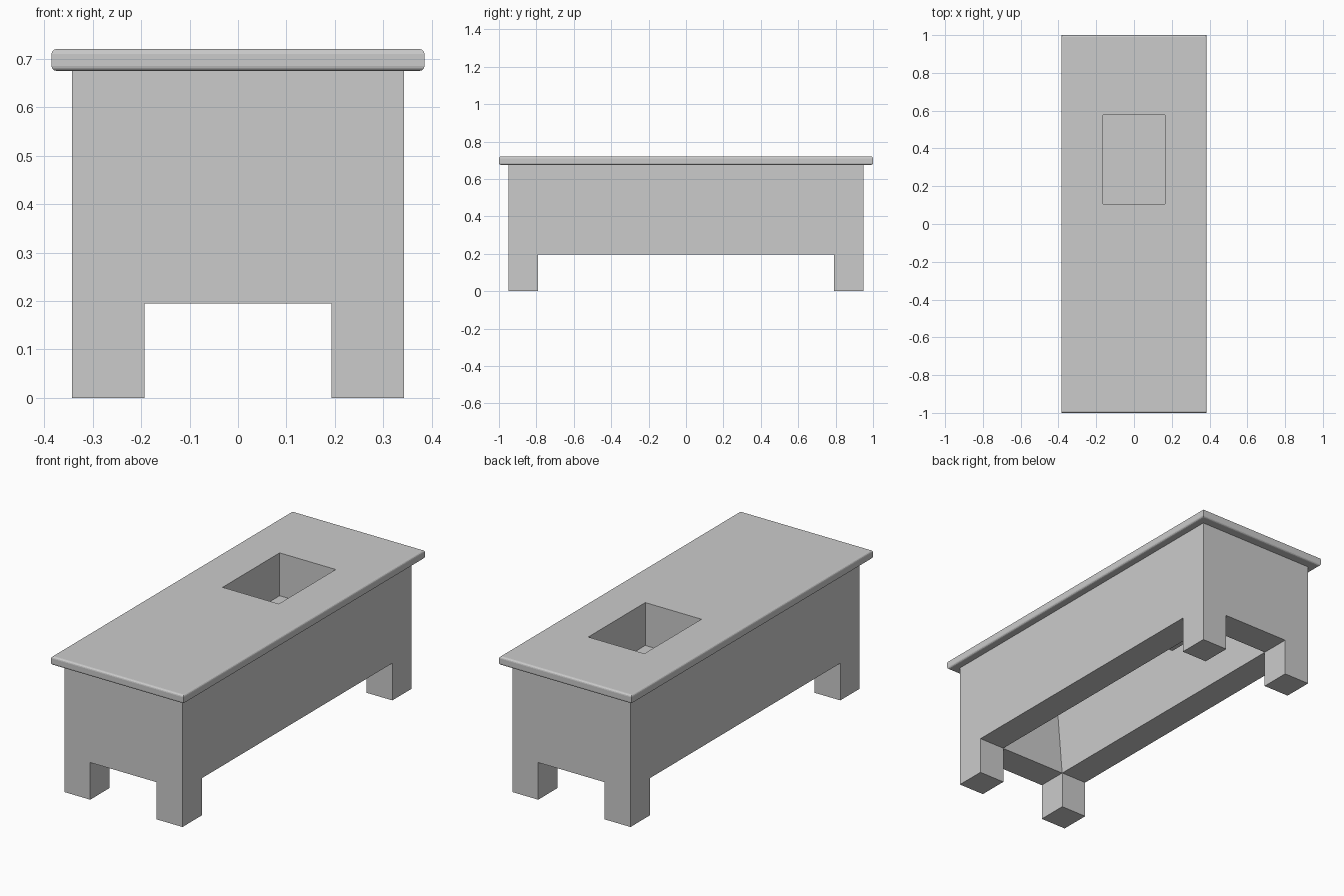
import bpy
import bmesh

if "Cube" in bpy.data.objects:
    bpy.data.objects.remove(bpy.data.objects["Cube"])


def tapered_box(name, low, high, z0, z1, open_top=False):
    """Box whose bottom and top rectangles are (x0, x1, y0, y1)."""
    bm = bmesh.new()

    def ring(r, z):
        x0, x1, y0, y1 = r
        return [bm.verts.new(p) for p in
                ((x0, y0, z), (x1, y0, z), (x1, y1, z), (x0, y1, z))]

    a, b = ring(low, z0), ring(high, z1)
    bm.faces.new(a[::-1])
    if not open_top:
        bm.faces.new(b)
    for i in range(4):
        j = (i + 1) % 4
        bm.faces.new((a[i], a[j], b[j], b[i]))
    mesh = bpy.data.meshes.new(name)
    bm.to_mesh(mesh)
    bm.free()
    ob = bpy.data.objects.new(name, mesh)
    bpy.context.collection.objects.link(ob)
    return ob


def box(name, rect, z0, z1, open_top=False):
    return tapered_box(name, rect, rect, z0, z1, open_top)


def centred(x, y):
    return (-x, x, -y, y)


def cut(target, cutter):
    mod = target.modifiers.new(cutter.name, 'BOOLEAN')
    mod.operation = 'DIFFERENCE'
    mod.solver = 'EXACT'
    mod.object = cutter
    cutter.hide_render = True
    cutter.hide_set(True)


BODY_X, BODY_Y = 0.343, 0.95
LEG_X, LEG_Y = 0.193, 0.79      # inner faces of the legs
RAIL_Z, TOP_Z0, TOP_Z1 = 0.195, 0.675, 0.72
HOLE = (-0.163, 0.163, 0.105, 0.578)

# Body with four corner legs and a hollow underside
body = box("body", centred(BODY_X, BODY_Y), 0.0, TOP_Z0)
cut(body, box("front_arch_cutter", centred(LEG_X, 1.2), -0.1, RAIL_Z))
cut(body, box("side_arch_cutter", centred(0.6, LEG_Y), -0.1, RAIL_Z))
cut(body, tapered_box("cavity_cutter", centred(LEG_X, LEG_Y),
                      centred(0.203, 0.85), RAIL_Z - 0.01, TOP_Z0 + 0.03))

# Overhanging worktop with rounded upper and lower rims
top = box("worktop", centred(0.385, 1.0), TOP_Z0, TOP_Z1)
bm = bmesh.new()
bm.from_mesh(top.data)
rims = [e for e in bm.edges if abs(e.verts[0].co.z - e.verts[1].co.z) < 1e-6]
bmesh.ops.bevel(bm, geom=rims, offset=0.01, segments=3, profile=0.5,
                affect='EDGES')
bm.to_mesh(top.data)
bm.free()
cut(top, box("hole_cutter", HOLE, TOP_Z0 - 0.1, TOP_Z1 + 0.1))

# Sunken basin below the hole
basin = box("basin", HOLE, 0.495, TOP_Z0, open_top=True)
basin.data.flip_normals()
